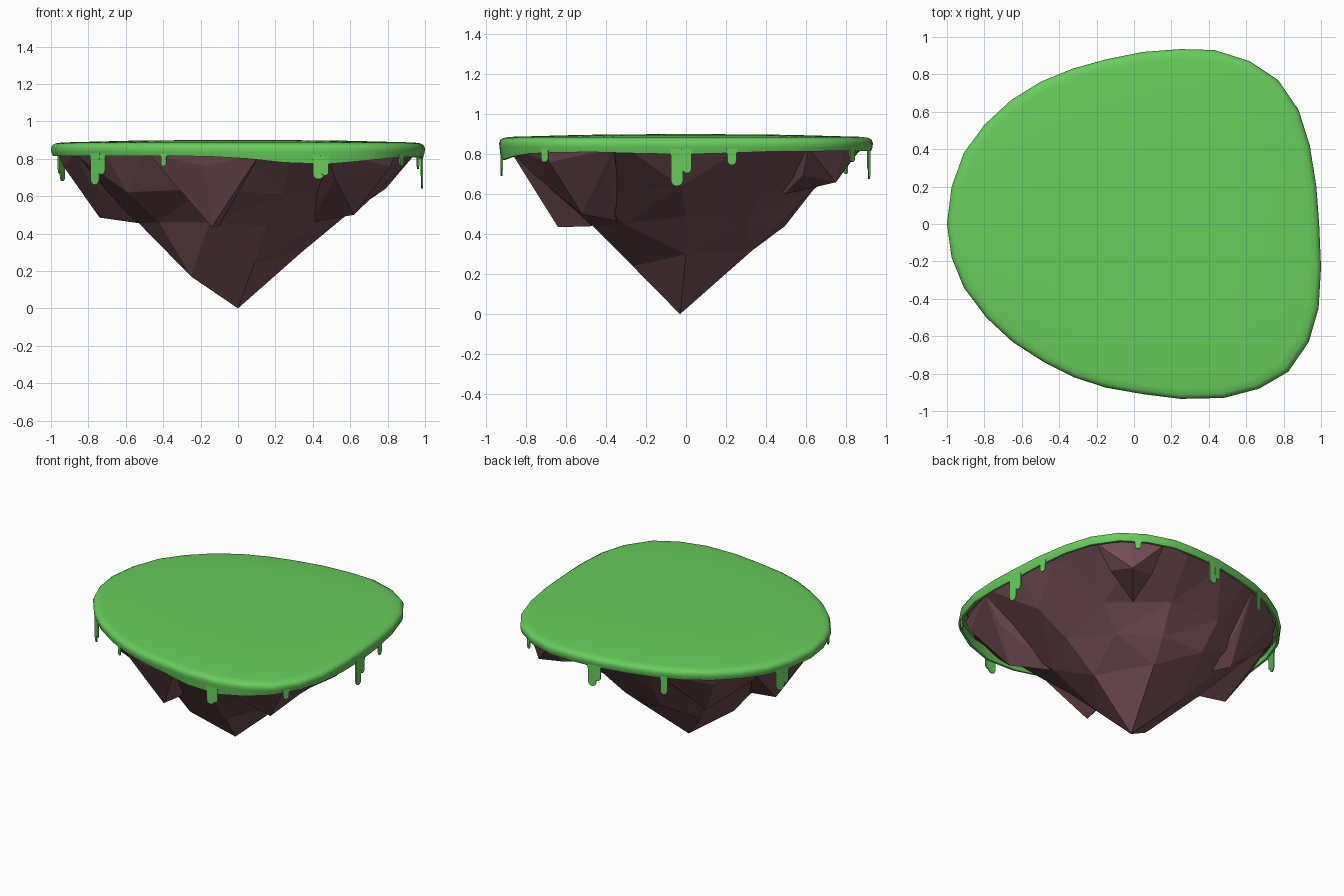
import bpy, bmesh, math, random
from mathutils import Vector

if "Cube" in bpy.data.objects:
    bpy.data.objects.remove(bpy.data.objects["Cube"])

random.seed(4)
TAU = math.tau


def material(name, color):
    m = bpy.data.materials.new(name)
    m.diffuse_color = (*color, 1)
    m.use_nodes = True
    m.node_tree.nodes["Principled BSDF"].inputs["Base Color"].default_value = m.diffuse_color
    return m


GRASS = material("grass_green", (0.138, 0.61, 0.107))
ROCK = material("rock_brown", (0.18, 0.078, 0.092))


def finish(bm, name, mat, smooth=False):
    bmesh.ops.recalc_face_normals(bm, faces=bm.faces)
    me = bpy.data.meshes.new(name)
    bm.to_mesh(me)
    bm.free()
    ob = bpy.data.objects.new(name, me)
    bpy.context.collection.objects.link(ob)
    me.materials.append(mat)
    if smooth:
        bpy.ops.object.select_all(action='DESELECT')
        ob.select_set(True)
        bpy.context.view_layer.objects.active = ob
        bpy.ops.object.shade_smooth_by_angle(angle=math.radians(40))
    return ob


# island outline, seen from above, counter-clockwise
OUTLINE = [Vector(p) for p in [
    (0.99, 0), (1.0, -0.23), (0.987, -0.45), (0.935, -0.63), (0.825, -0.79), (0.67, -0.88),
    (0.48, -0.93), (0.25, -0.935), (0.05, -0.91), (-0.15, -0.875), (-0.32, -0.82),
    (-0.48, -0.74), (-0.65, -0.63), (-0.79, -0.50), (-0.91, -0.34), (-0.975, -0.18),
    (-1, 0), (-0.975, 0.20), (-0.91, 0.38), (-0.80, 0.53), (-0.66, 0.66), (-0.50, 0.76),
    (-0.33, 0.83), (-0.15, 0.88), (0.05, 0.92), (0.25, 0.935), (0.43, 0.93),
    (0.62, 0.87), (0.77, 0.77), (0.88, 0.61), (0.94, 0.42), (0.975, 0.20)]][::-1]


def rim(angle):
    """Point on the outline in the given direction."""
    d = Vector((math.cos(angle), math.sin(angle)))
    for a, b in zip(OUTLINE, OUTLINE[1:] + OUTLINE[:1]):
        ca, cb = d.cross(a), d.cross(b)
        if ca <= 0 < cb and d.dot(a + b) > 0:
            return a.lerp(b, ca / (ca - cb))
    return OUTLINE[-1].copy()


def lip_z(p):
    """Height of the grass edge: sags at the front right and the right."""
    front = 0.045 * math.exp(-((p.x - 0.42) / 0.35) ** 2) if p.y < 0 else 0
    right = 0.015 * math.exp(-(p.y / 0.3) ** 2) if p.x > 0 else 0
    return 0.815 - front - right


# grass cap: rounded turf with a hanging lip
bm = bmesh.new()
PROFILE = [(0.972, 0.85), (0.975, None), (0.99, None), (0.998, 0.835), (1.0, 0.855),
           (0.993, 0.872), (0.975, 0.882), (0.94, 0.887), (0.55, 0.897), (0.2, 0.90)]
rings = [[bm.verts.new((p.x * s, p.y * s, lip_z(p) if z is None else z)) for p in OUTLINE]
         for s, z in PROFILE]
n = len(OUTLINE)
for lo, hi in zip(rings, rings[1:]):
    for i in range(n):
        j = (i + 1) % n
        bm.faces.new((lo[i], lo[j], hi[j], hi[i]))
bm.faces.new(rings[0])
bm.faces.new(rings[-1])
finish(bm, "grass_cap", GRASS, True)


# grass drips: thin round-ended ribbons lying along the rim
def drip(name, x, y, bottom, width):
    a = math.atan2(y, x)
    p = rim(a)
    t = (rim(a + 0.05) - rim(a - 0.05)).normalized()
    out = Vector((t.y, -t.x))
    r = width / 2
    shape = [(-r * 1.25, 0.845), (-r, 0.79)]
    shape += [(-r * math.cos(k * math.pi / 6), bottom + r - r * math.sin(k * math.pi / 6))
              for k in range(7)]
    shape += [(r, 0.79), (r * 1.25, 0.845)]
    bm = bmesh.new()
    sides = []
    for off in (-0.012, -0.004):
        sides.append([bm.verts.new((*(p + t * u + out * off), z)) for u, z in shape])
        bm.faces.new(sides[-1])
    for i in range(len(shape)):
        j = (i + 1) % len(shape)
        bm.faces.new((sides[0][i], sides[0][j], sides[1][j], sides[1][i]))
    finish(bm, name, GRASS)


for i, d in enumerate([
        (-0.77, -0.52, 0.66, 0.065), (-0.735, -0.555, 0.715, 0.05), (-0.40, -0.78, 0.76, 0.03),
        (0.43, -0.93, 0.69, 0.06), (0.465, -0.93, 0.71, 0.04), (0.88, -0.71, 0.76, 0.04),
        (0.985, -0.045, 0.64, 0.06), (0.985, 0.005, 0.705, 0.045), (0.97, 0.23, 0.745, 0.045),
        (0.67, 0.84, 0.76, 0.04), (0.10, 0.92, 0.675, 0.06), (0.06, 0.92, 0.72, 0.045),
        (-0.39, 0.81, 0.70, 0.045), (-0.945, 0.28, 0.68, 0.065), (-0.96, 0.24, 0.72, 0.045)]):
    drip(f"grass_drip_{i + 1}", *d)


# rock core: faceted cone whose side count doubles ring by ring
def stitch(bm, a, b):
    for j in range(len(a)):
        k = (j + 1) % len(a)
        bm.faces.new((a[j], b[2 * j - 1], b[2 * j]))
        bm.faces.new((a[j], b[2 * j], b[2 * j + 1]))
        bm.faces.new((a[j], b[2 * j + 1], a[k]))


def polar(r, a, z):
    return (r * math.cos(a), r * math.sin(a), z)


bm = bmesh.new()
tip = bm.verts.new((0, -0.03, 0))
r1 = [bm.verts.new(polar(r, k * TAU / 5, z)) for k, (r, z) in enumerate(
    [(0.34, 0.30), (0.35, 0.32), (0.30, 0.25), (0.31, 0.17), (0.28, 0.24)])]
MID = [(0.57, 0.49), (0.50, 0.46), (0.50, 0.45), (0.52, 0.44), (0.52, 0.46),
       (0.53, 0.455), (0.52, 0.46), (0.49, 0.46), (0.49, 0.44), (0.53, 0.45)]
r2 = [bm.verts.new(polar(r, k * TAU / 10, z)) for k, (r, z) in enumerate(MID)]
HIGH = [(0.79, 0.64), (0.67, 0.60), (0.66, 0.62), (0.66, 0.62), (0.74, 0.64),
        (0.75, 0.63), (0.76, 0.62), (0.70, 0.64), (0.70, 0.61), (0.73, 0.60)]
r3 = [bm.verts.new(polar(r, k * TAU / 10 + random.uniform(-0.06, 0.06), z))
      for k, (r, z) in enumerate(HIGH)]
r4 = [bm.verts.new((*(rim(k * TAU / 20) * 0.965), 0.84)) for k in range(20)]
for k in range(5):
    bm.faces.new((tip, r1[k], r1[(k + 1) % 5]))
stitch(bm, r1, r2)
for k in range(10):
    j = (k + 1) % 10
    bm.faces.new((r2[k], r2[j], r3[j]))
    bm.faces.new((r2[k], r3[j], r3[k]))
stitch(bm, r3, r4)
bm.faces.new(r4)
rock = finish(bm, "rock_base", ROCK)


# rock lumps: angular outcrops hanging from the rim, fused into the core
def lump(x, y, z, inner, inner_z, width):
    a = math.atan2(y, x)
    pts = [(x, y, z), polar(inner, a, inner_z), (*(rim(a) * 0.94), 0.76),
           (*(rim(a) * 0.967), 0.83), polar(0.5, a, 0.83)]
    for s in (-1, 1):
        w = width * random.uniform(0.9, 1.1)
        pts.append((*(rim(a + s * w) * 0.965), 0.83))
        pts.append((*(rim(a + s * w * 0.7) * random.uniform(0.80, 0.85)), random.uniform(0.65, 0.70)))
    bm = bmesh.new()
    for p in pts:
        bm.verts.new(p)
    bmesh.ops.convex_hull(bm, input=bm.verts)
    bmesh.ops.delete(bm, geom=[v for v in bm.verts if not v.link_faces], context='VERTS')
    ob = finish(bm, "rock_lump", ROCK)
    mod = rock.modifiers.new("fuse", 'BOOLEAN')
    mod.operation, mod.solver, mod.object = 'UNION', 'EXACT', ob
    bpy.context.view_layer.objects.active = rock
    bpy.ops.object.modifier_apply(modifier=mod.name)
    bpy.data.objects.remove(ob)


lump(-0.14, -0.64, 0.435, 0.48, 0.44, 0.38)
lump(0.62, -0.52, 0.50, 0.50, 0.46, 0.36)
lump(0.64, 0.75, 0.66, 0.65, 0.60, 0.22)
lump(-0.46, 0.43, 0.47, 0.51, 0.44, 0.42)
lump(-0.74, 0.04, 0.485, 0.53, 0.455, 0.42)
